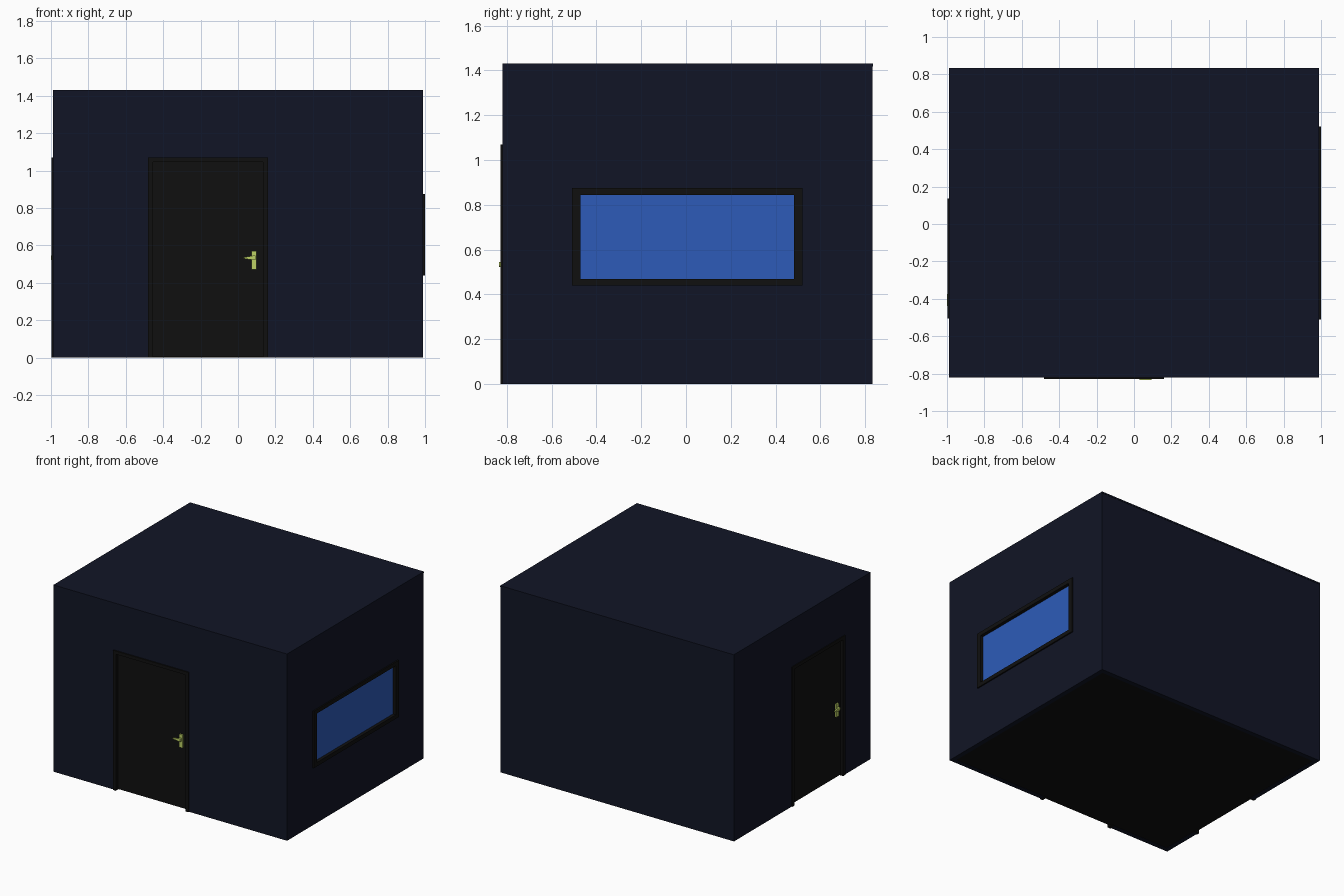
import bpy, bmesh
from math import radians
from mathutils import Matrix, Vector

if "Cube" in bpy.data.objects:
    bpy.data.objects.remove(bpy.data.objects["Cube"])


def material(name, rgb):
    m = bpy.data.materials.new(name)
    m.diffuse_color = (*rgb, 1)
    m.use_nodes = True
    m.node_tree.nodes["Principled BSDF"].inputs["Base Color"].default_value = m.diffuse_color
    return m


NAVY = material("navy_wall", (0.0056, 0.0075, 0.019))
BLACK = material("black_trim", (0.0052, 0.0052, 0.005))
BLUE = material("blue_glass", (0.026, 0.105, 0.485))
BRASS = material("yellow_metal", (0.51, 0.64, 0.13))


def boxes(name, spans, mat, matrix=Matrix()):
    """One object made of axis-aligned boxes given as (x0, x1, y0, y1, z0, z1)."""
    bm = bmesh.new()
    for x0, x1, y0, y1, z0, z1 in spans:
        centre = Vector((x0 + x1, y0 + y1, z0 + z1)) / 2
        size = Matrix.Diagonal((x1 - x0, y1 - y0, z1 - z0, 1))
        bmesh.ops.create_cube(bm, size=1, matrix=matrix @ Matrix.Translation(centre) @ size)
    return finish(name, bm, mat)


def finish(name, bm, mat):
    bmesh.ops.recalc_face_normals(bm, faces=bm.faces)
    me = bpy.data.meshes.new(name)
    bm.to_mesh(me)
    bm.free()
    if mat:
        me.materials.append(mat)
    ob = bpy.data.objects.new(name, me)
    bpy.context.collection.objects.link(ob)
    return ob


def cut(ob, cutter):
    cutter.hide_render = True
    cutter.hide_set(True)
    mod = ob.modifiers.new(cutter.name, "BOOLEAN")
    mod.operation, mod.solver, mod.object = "DIFFERENCE", "EXACT", cutter


# Hollow wall shell, roof slab and floor slab
X, Y0, Y1, H, T = 0.99, -0.82, 0.833, 1.43, 0.035
walls = boxes("walls", [(-X, X, Y0, Y1, 0, H - 0.012)], NAVY)
cut(walls, boxes("room_cutter", [(-X + T, X - T, Y0 + T, Y1 - T, -0.1, H + 0.1)], None))
boxes("roof", [(-X, X, Y0, Y1 + 0.002, H - 0.012, H)], NAVY)
boxes("floor", [(-X + T, X - T, Y0 + T, Y1 - T, 0.002, 0.03)], BLACK)

# Doors: built around local x = 0, outer frame face at y = 0, facing -y
W, DH, F = 0.32, 1.07, 0.025


def door(prefix, m):
    cut(walls, boxes(prefix + "_door_cutter",
                     [(-W + 0.01, W - 0.01, -0.05, 0.1, -0.1, DH - 0.01)], None, m))
    boxes(prefix + "_door_frame", [(-W, -W + F, 0, 0.05, 0, DH),
                                   (W - F, W, 0, 0.05, 0, DH),
                                   (-W + F, W - F, 0, 0.05, DH - F, DH)], BLACK, m)
    boxes(prefix + "_door_panel", [(-W + F, W - F, 0.025, 0.045, 0.005, DH - F)], BLACK, m)
    boxes(prefix + "_handle_plate", [(0.233, 0.26, 0.013, 0.026, 0.47, 0.57),
                                     (0.237, 0.253, -0.004, 0.014, 0.522, 0.545)], BRASS, m)
    # Tapered lever
    bm = bmesh.new()
    outline = [(0.19, 0.53), (0.24, 0.522), (0.252, 0.53), (0.252, 0.545), (0.24, 0.545), (0.19, 0.536)]
    face = bm.faces.new([bm.verts.new((x, -0.005, z)) for x, z in outline])
    ext = bmesh.ops.extrude_face_region(bm, geom=[face])
    bmesh.ops.translate(bm, vec=(0, 0.01, 0),
                        verts=[g for g in ext["geom"] if isinstance(g, bmesh.types.BMVert)])
    bm.transform(m)
    finish(prefix + "_handle_lever", bm, BRASS)


door("front", Matrix.Translation((-0.16, -0.829, 0)))
door("left", Matrix.Translation((-0.996, -0.185, 0)) @ Matrix.Rotation(radians(-90), 4, "Z"))

# Window in the right wall
y0, y1, z0, z1, b = -0.51, 0.52, 0.44, 0.875, 0.038
cut(walls, boxes("window_cutter", [(0.9, 1.1, y0 + 0.01, y1 - 0.01, z0 + 0.01, z1 - 0.01)], None))
boxes("window_frame", [(0.95, 1.0, y0, y0 + b, z0, z1), (0.95, 1.0, y1 - b, y1, z0, z1),
                       (0.95, 1.0, y0 + b, y1 - b, z0, z0 + 0.03),
                       (0.95, 1.0, y0 + b, y1 - b, z1 - 0.03, z1)], BLACK)
boxes("window_glass", [(0.965, 0.975, y0 + b, y1 - b, z0 + 0.03, z1 - 0.03)], BLUE)
